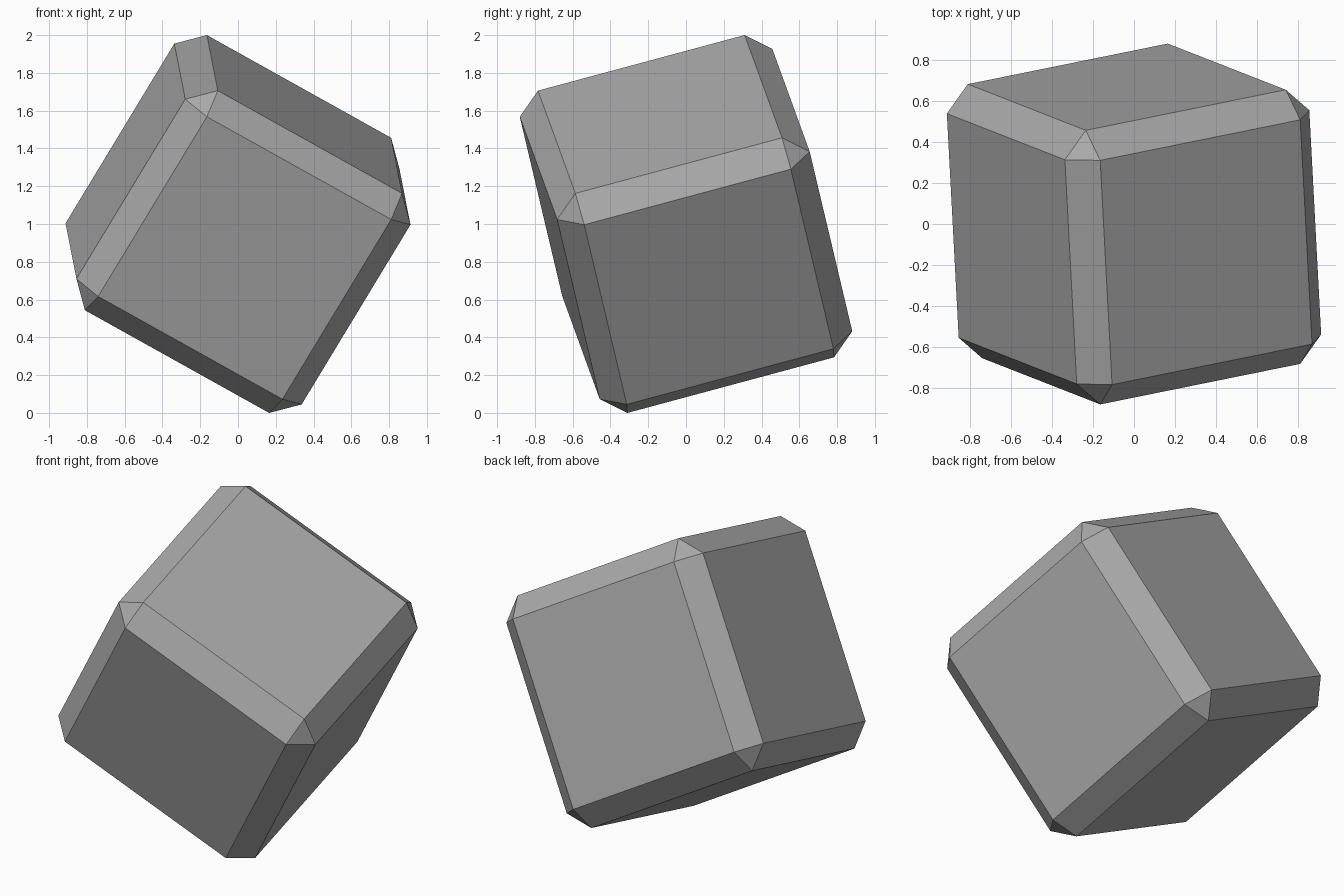
import bpy

# Remove the default cube if present
default = bpy.data.objects.get("Cube")
if default:
    bpy.data.objects.remove(default, do_unlink=True)

HALF = 0.6932          # half the width across opposite large faces
CHAMFER = 0.126        # chamfer width measured along each large face

# Plain grey surface
grey = bpy.data.materials.new("mid_grey")
grey.use_nodes = True
colour = (0.4, 0.4, 0.4, 1.0)
grey.diffuse_color = colour
grey.node_tree.nodes["Principled BSDF"].inputs["Base Color"].default_value = colour

# Tilted block, resting on its lowest corner
bpy.ops.mesh.primitive_cube_add(size=2 * HALF, location=(0, 0, 1), rotation=(0.3, 0.5, 0.2))
block = bpy.context.object
block.name = "chamfered_block"
block.data.name = "chamfered_block"
block.data.materials.append(grey)

# Flat chamfer on all edges, leaving a triangle at each corner
chamfer = block.modifiers.new("edge_chamfer", "BEVEL")
chamfer.width = CHAMFER
chamfer.segments = 1
chamfer.limit_method = "NONE"
bpy.ops.object.shade_flat()
